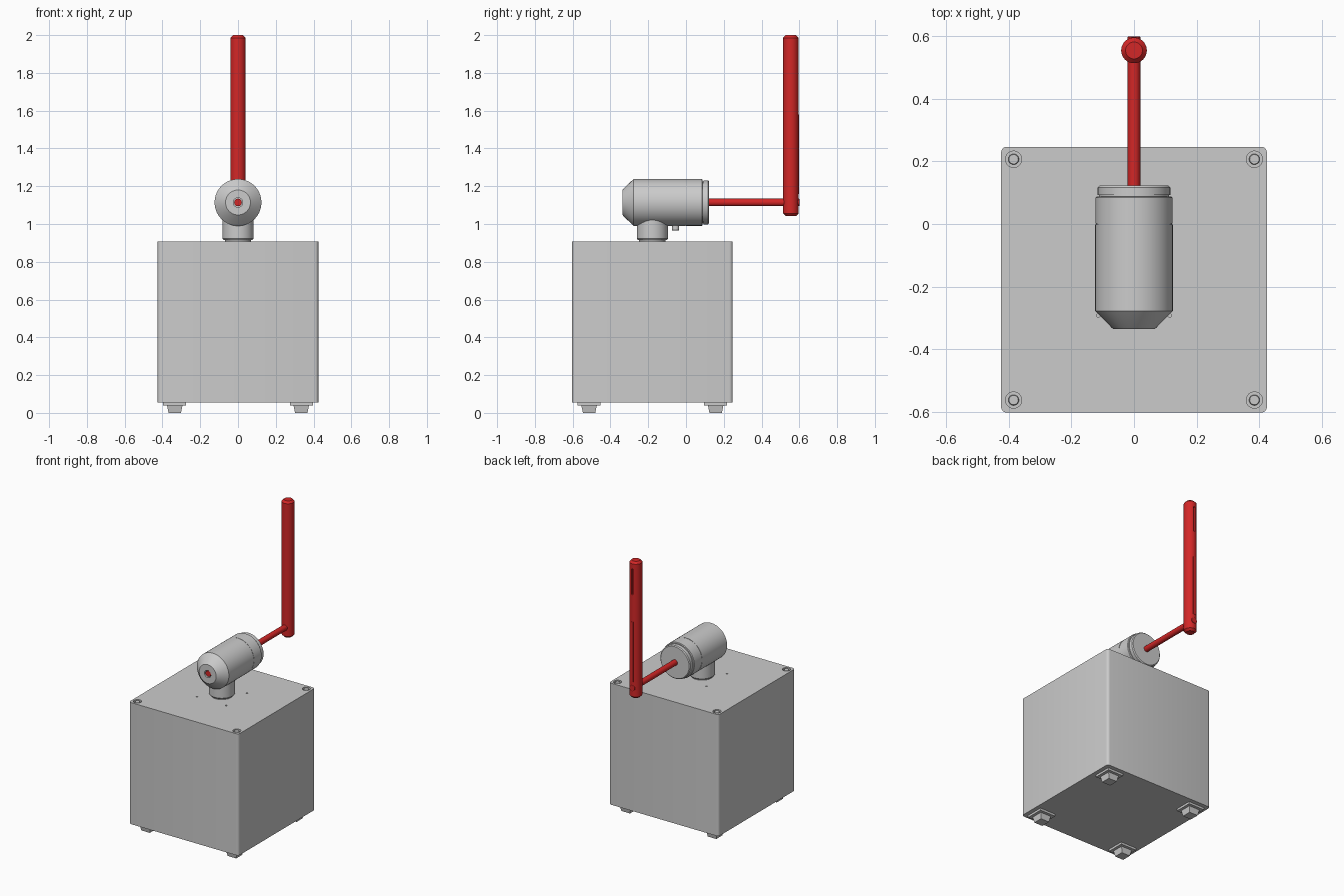
import bpy, bmesh, math
from mathutils import Matrix, Vector

if "Cube" in bpy.data.objects:
    bpy.data.objects.remove(bpy.data.objects["Cube"])

CY = -0.178      # base centre in y
MZ = 1.114       # motor axis height
RY = 0.555       # rod centre in y

red = bpy.data.materials.new("red")
red.diffuse_color = (0.65, 0.02, 0.02, 1)
red.use_nodes = True
red.node_tree.nodes["Principled BSDF"].inputs["Base Color"].default_value = red.diffuse_color


def finish(name, bm, mat=None, smooth=True):
    bmesh.ops.remove_doubles(bm, verts=bm.verts, dist=1e-5)
    bmesh.ops.recalc_face_normals(bm, faces=bm.faces)
    me = bpy.data.meshes.new(name)
    bm.to_mesh(me)
    bm.free()
    ob = bpy.data.objects.new(name, me)
    bpy.context.collection.objects.link(ob)
    if mat:
        me.materials.append(mat)
    bpy.ops.object.select_all(action='DESELECT')
    ob.select_set(True)
    bpy.context.view_layer.objects.active = ob
    if smooth:
        bpy.ops.object.shade_smooth_by_angle(angle=math.radians(30))
    return ob


def lathe(name, profile, loc=(0, 0, 0), along_y=False, mat=None, n=48):
    """Spin (radius, height) points around z, or around y."""
    bm = bmesh.new()
    vs = [bm.verts.new((r, 0, h)) for r, h in profile]
    es = [bm.edges.new(p) for p in zip(vs, vs[1:])]
    bmesh.ops.spin(bm, geom=vs + es, axis=(0, 0, 1), cent=(0, 0, 0),
                   steps=n, angle=math.tau)
    if along_y:
        bm.transform(Matrix.Rotation(-math.pi / 2, 4, 'X'))
    bm.transform(Matrix.Translation(loc))
    return finish(name, bm, mat)


def add_box(bm, centre, size):
    m = Matrix.Translation(centre) @ Matrix.Diagonal((*size, 1))
    return bmesh.ops.create_cube(bm, size=1, matrix=m)["verts"]


def cut(ob, cutter):
    mod = ob.modifiers.new("cut", 'BOOLEAN')
    mod.operation = 'DIFFERENCE'
    mod.solver = 'EXACT'
    mod.object = cutter
    bpy.context.view_layer.objects.active = ob
    bpy.ops.object.modifier_apply(modifier=mod.name)
    bpy.data.objects.remove(cutter)


corners = [(sx, sy) for sx in (-1, 1) for sy in (-1, 1)]

# base cabinet with slightly rounded upright corners
bm = bmesh.new()
add_box(bm, (0, CY, 0.481), (0.85, 0.85, 0.852))
upright = [e for e in bm.edges if abs(e.verts[0].co.z - e.verts[1].co.z) > 0.5]
bmesh.ops.bevel(bm, geom=upright, offset=0.018, segments=4, profile=0.5, affect='EDGES')
base = finish("base_cabinet", bm)

# corner counterbores and small holes around the column
bm = bmesh.new()
for sx, sy in corners:
    for d, r, n, depth in ((0.385, 0.026, 32, 0.015), (0.114, 0.006, 12, 0.02)):
        bmesh.ops.create_cone(bm, cap_ends=True, segments=n, radius1=r, radius2=r, depth=2 * depth,
                              matrix=Matrix.Translation((sx * d, CY + sy * d, 0.907)))
cut(base, finish("hole_cutter", bm, smooth=False))

for i, (sx, sy) in enumerate(corners):
    # corner screw
    lathe(f"corner_screw_{i}", [(0, 0.885), (0.017, 0.885), (0.017, 0.902), (0.015, 0.905), (0, 0.905)],
          (sx * 0.385, CY + sy * 0.385, 0), n=24)
    # square foot with flange
    fx, fy = sx * 0.335, CY + sy * 0.335
    bm = bmesh.new()
    add_box(bm, (fx, fy, 0.0475), (0.122, 0.122, 0.015))
    for v in add_box(bm, (fx, fy, 0.02), (0.082, 0.082, 0.04)):
        if v.co.z < 0.01:
            v.co.x = fx + (v.co.x - fx) * 0.8
            v.co.y = fy + (v.co.y - fy) * 0.8
    finish(f"foot_{i}", bm, smooth=False)

# column under the motor
lathe("column", [(0, 0.905), (0.07, 0.905), (0.07, 0.914), (0.076, 0.914), (0.082, 0.922),
                 (0.082, 1.06), (0, 1.06)], (0, CY, 0))

# motor housing: recessed nose, cone, body with a seam, stepped end cap
lathe("motor_housing", [
    (0, -0.312), (0.025, -0.312), (0.025, -0.336), (0.066, -0.336), (0.07, -0.333),
    (0.124, -0.278), (0.124, -0.002), (0.122, -0.002), (0.122, 0.001), (0.1235, 0.001),
    (0.1235, 0.084), (0.119, 0.088), (0.112, 0.088), (0.112, 0.093), (0.116, 0.093),
    (0.116, 0.117), (0.110, 0.123), (0, 0.123)], (0, 0, MZ), along_y=True, n=64)

# drain plug below the motor
lathe("drain_plug", [(0, 0.966), (0.017, 0.966), (0.019, 0.968), (0.019, 1.01), (0, 1.01)],
      (0, -0.055, 0), n=24)

# drive shaft through the motor and rod
lathe("drive_shaft", [(0, -0.33), (0.02, -0.33), (0.02, 0.598), (0.017, 0.6), (0, 0.6)],
      (0, 0, MZ), along_y=True, mat=red, n=32)

# upright rod with chamfered ends
rod = lathe("upright_rod", [(0, 1.042), (0.027, 1.042), (0.041, 1.056), (0.041, 1.986),
                            (0.027, 2.0), (0, 2.0)], (0, RY, 0), mat=red)

# slot high on the back of the rod
bm = bmesh.new()
add_box(bm, (0, RY + 0.041, 1.86), (0.014, 0.03, 0.18))
cut(rod, finish("slot_cutter", bm, smooth=False))

# thin strip low on the back of the rod
bm = bmesh.new()
add_box(bm, (0, RY + 0.036, 1.37), (0.018, 0.014, 0.42))
finish("rod_strip", bm, red, smooth=False)
